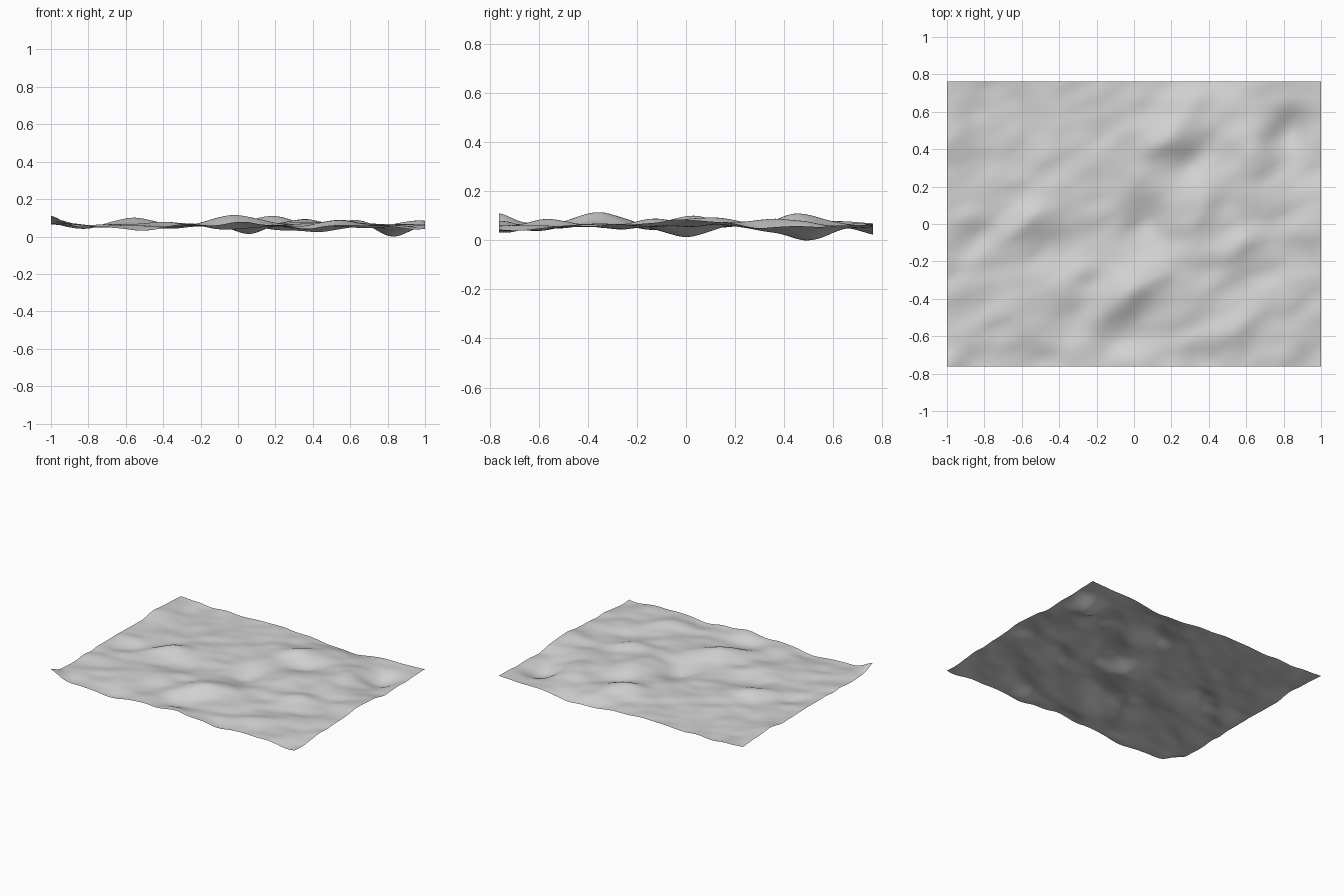
import bpy
import bmesh
import math
from mathutils import Vector, noise

if "Cube" in bpy.data.objects:
    bpy.data.objects.remove(bpy.data.objects["Cube"], do_unlink=True)

HALF_WIDTH = 1.0
HALF_DEPTH = 0.763
BASE_HEIGHT = 0.063
RIPPLE_ANGLE = 25

# Main rises and hollows by ridge direction in degrees:
# centre x, centre y, length, breadth, height
FOLDS = {
    0: [
        (.2, .1, .6, .7, .008),
        (-.58, -.76, .2, .1, -.025),
        (.98, -.78, .12, .12, -.02),
        (.35, .78, .25, .1, -.035),
        (.36, -.72, .13, .1, -.02),
        (0, -.74, .1, .08, .018),
    ],
    35: [
        (-1.02, -.78, .1, .08, .055),
        (-.04, -.36, .2, .1, .06),
        (.02, -.56, .2, .08, -.022),
        (-.78, -.02, .18, .08, -.022),
        (-.58, .02, .18, .09, .032),
        (-.4, -.13, .18, .08, -.02),
        (-.36, -.31, .16, .08, .02),
        (-.25, -.47, .18, .07, -.02),
        (.55, -.12, .14, .08, .022),
        (.66, -.27, .14, .08, -.016),
        (.2, .48, .15, .1, .042),
        (.32, .34, .13, .09, -.015),
        (.55, -.56, .2, .08, .02),
        (.4, -.48, .2, .07, -.01),
    ],
    70: [
        (.84, .49, .16, .12, -.058),
        (.62, .35, .2, .1, .018),
        (.98, 0, .15, .1, .026),
        (.05, 0, .14, .12, -.05),
        (.36, .08, .16, .1, .02),
    ],
    90: [
        (-1.02, .1, .8, .12, .022),
        (-.95, .5, .15, .08, .012),
        (-.78, .45, .15, .08, -.016),
    ],
}


def along_ridge(x, y, degrees):
    """Turn ground coordinates into along-ridge and across-ridge distances."""
    angle = math.radians(degrees)
    cos, sin = math.cos(angle), math.sin(angle)
    return x * cos + y * sin, y * cos - x * sin


def ground_height(x, y):
    height = BASE_HEIGHT
    for degrees, folds in FOLDS.items():
        for centre_x, centre_y, length, breadth, rise in folds:
            along, across = along_ridge(x - centre_x, y - centre_y, degrees)
            distance = (along / length) ** 2 + (across / breadth) ** 2
            height += rise * math.exp(-distance)
    # Gentle ripples, slightly stretched along the ridges
    along, across = along_ridge(x, y, RIPPLE_ANGLE)
    height += 0.014 * noise.noise(Vector((along * 4, across * 6, 4.3)))
    height += 0.008 * noise.noise(Vector((along * 7, across * 10, 8.7)))
    return height


def flat_material(name, colour):
    material = bpy.data.materials.new(name)
    material.use_nodes = True
    material.diffuse_color = colour
    shader = next(node for node in material.node_tree.nodes
                  if node.type == "BSDF_PRINCIPLED")
    shader.inputs["Base Color"].default_value = colour
    return material


# Rolling ground sheet
bm = bmesh.new()
bmesh.ops.create_grid(bm, x_segments=120, y_segments=92, size=1)
for vert in bm.verts:
    vert.co.x *= HALF_WIDTH
    vert.co.y *= HALF_DEPTH
    vert.co.z = ground_height(vert.co.x, vert.co.y)

# Rest the lowest hollow on the floor
lowest = min(vert.co.z for vert in bm.verts)
bmesh.ops.translate(bm, verts=bm.verts, vec=Vector((0, 0, -lowest)))
for face in bm.faces:
    face.smooth = True

mesh = bpy.data.meshes.new("terrain_sheet")
bm.to_mesh(mesh)
bm.free()
mesh.materials.append(flat_material("light grey", (0.65, 0.65, 0.65, 1)))
terrain = bpy.data.objects.new("terrain_sheet", mesh)
bpy.context.collection.objects.link(terrain)
